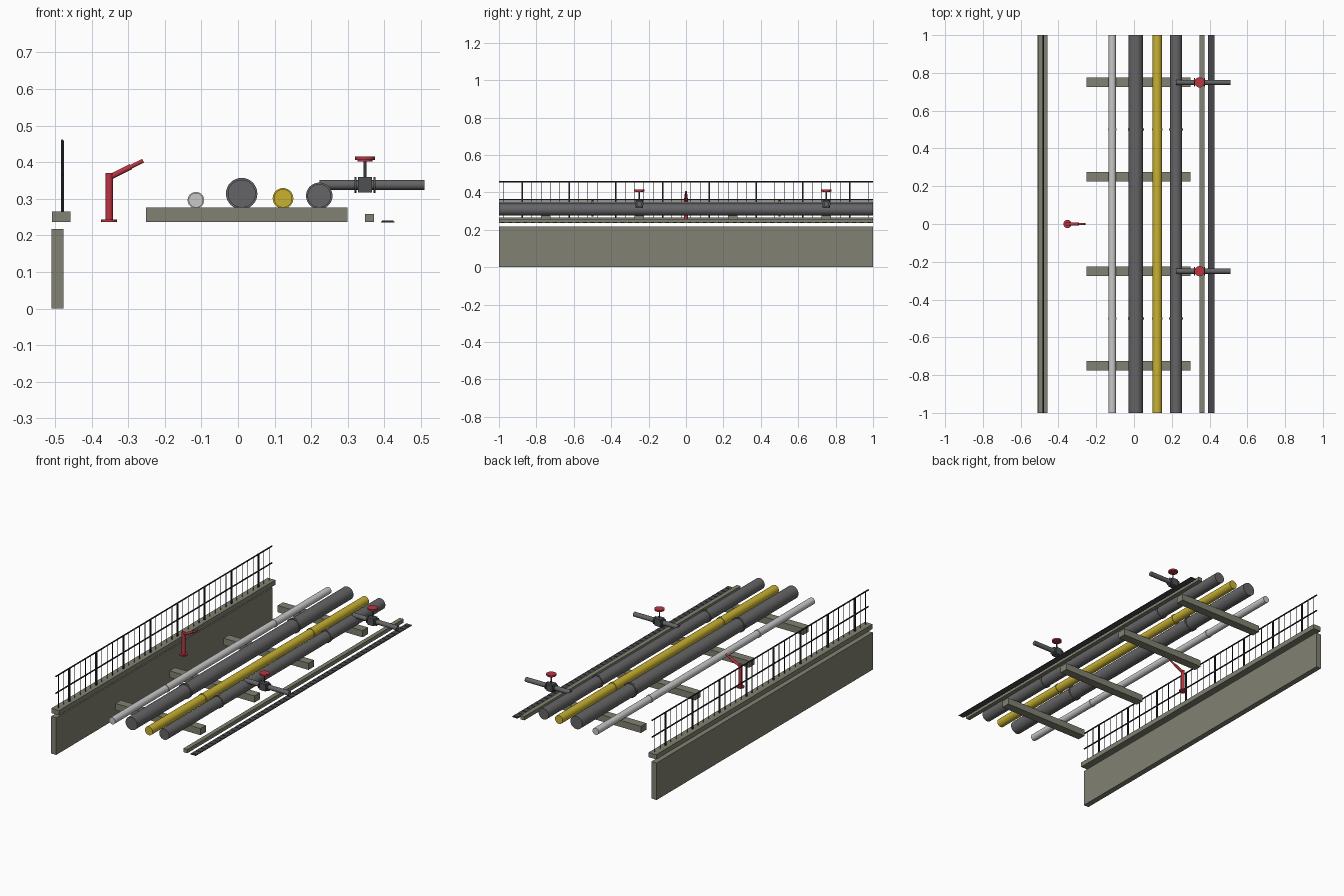
import bpy
import bmesh
from math import radians
from mathutils import Vector, Matrix

cube = bpy.data.objects.get("Cube")
if cube:
    bpy.data.objects.remove(cube, do_unlink=True)


def material(name, rgb):
    m = bpy.data.materials.new(name)
    m.use_nodes = True
    m.diffuse_color = (*rgb, 1)
    m.node_tree.nodes["Principled BSDF"].inputs["Base Color"].default_value = (*rgb, 1)
    return m


concrete = material("concrete", (0.22, 0.22, 0.17))
grey = material("pipe grey", (0.13, 0.13, 0.135))
steel = material("valve steel", (0.075, 0.08, 0.085))
white = material("pipe white", (0.58, 0.58, 0.58))
yellow = material("pipe yellow", (0.58, 0.44, 0.03))
red = material("safety red", (0.5, 0.035, 0.055))
black = material("railing black", (0.022, 0.024, 0.027))
grate_dark = material("grate dark", (0.065, 0.065, 0.07))


def add_box(bm, x, y, z):
    """Box from three (low, high) ranges."""
    centre = Vector([(r[0] + r[1]) / 2 for r in (x, y, z)])
    size = [r[1] - r[0] for r in (x, y, z)]
    bmesh.ops.create_cube(bm, size=1, matrix=Matrix.Translation(centre) @ Matrix.Diagonal((*size, 1)))


def add_rod(bm, a, b, radius, sides=32):
    """Capped cylinder between two points."""
    a, b = Vector(a), Vector(b)
    turn = (b - a).to_track_quat('Z', 'Y').to_matrix().to_4x4()
    bmesh.ops.create_cone(bm, cap_ends=True, segments=sides, radius1=radius, radius2=radius,
                          depth=(b - a).length, matrix=Matrix.Translation((a + b) / 2) @ turn)


def finish(bm, name, mat, smooth=False):
    mesh = bpy.data.meshes.new(name)
    bm.to_mesh(mesh)
    bm.free()
    mesh.materials.append(mat)
    obj = bpy.data.objects.new(name, mesh)
    bpy.context.collection.objects.link(obj)
    if smooth:
        bpy.ops.object.select_all(action='DESELECT')
        obj.select_set(True)
        bpy.context.view_layer.objects.active = obj
        bpy.ops.object.shade_smooth_by_angle(angle=radians(35))
    return obj


def box(name, mat, x, y, z):
    bm = bmesh.new()
    add_box(bm, x, y, z)
    return finish(bm, name, mat)


FULL = (-1, 1)
GROUND = 0.237
SLEEPER_TOP = 0.276

# Retaining wall, its cap and the kerb
box("retaining_wall", concrete, (-0.51, -0.477), FULL, (0, 0.217))
box("wall_cap", concrete, (-0.508, -0.458), FULL, (GROUND, 0.265))
box("kerb", concrete, (0.347, 0.372), FULL, (GROUND, 0.259))

# Railing: two rails, posts and thin pickets between them
RAIL_X = -0.48
bm = bmesh.new()
for z in (0.458, 0.36):
    add_rod(bm, (RAIL_X, -1, z), (RAIL_X, 1, z), 0.004, 8)
finish(bm, "railing_rails", black, True)
posts, pickets = bmesh.new(), bmesh.new()
for i in range(40):
    y = -0.975 + 0.05 * i
    thick = i % 5 == 2
    half = 0.004 if thick else 0.0012
    add_box(posts if thick else pickets, (RAIL_X - half, RAIL_X + half),
            (y - half, y + half), (0.265, 0.458))
finish(posts, "railing_posts", black)
finish(pickets, "railing_pickets", black)

# Sleepers under the pipes
for i in range(4):
    y = -0.75 + 0.5 * i
    box(f"sleeper_{i + 1}", concrete, (-0.251, 0.299), (y - 0.025, y + 0.025), (GROUND, SLEEPER_TOP))

# Long pipes resting on the sleepers, each with two joint collars
for name, mat, x, r in (("white_pipe", white, -0.115, 0.02), ("large_grey_pipe", grey, 0.01, 0.038),
                        ("yellow_pipe", yellow, 0.123, 0.025), ("small_grey_pipe", grey, 0.222, 0.032)):
    z = SLEEPER_TOP + r
    bm = bmesh.new()
    add_rod(bm, (x, -1, z), (x, 1, z), r)
    for y in (-0.5, 0.5):
        add_rod(bm, (x, y - 0.006, z), (x, y + 0.006, z), r * 1.13)
    finish(bm, name, mat, True)

# Branch pipes with gate valves
VX, VZ = 0.347, 0.338
for tag, y in (("front", -0.25), ("back", 0.75)):
    bm = bmesh.new()
    add_rod(bm, (0.222, y, VZ), (0.51, y, VZ), 0.0135, 24)
    finish(bm, f"branch_pipe_{tag}", grey, True)

    bm = bmesh.new()
    add_box(bm, (VX - 0.019, VX + 0.019), (y - 0.019, y + 0.019), (VZ - 0.021, VZ + 0.021))
    for side in (-1, 1):
        add_rod(bm, (VX + side * 0.023, y, VZ), (VX + side * 0.029, y, VZ), 0.022, 24)
    add_rod(bm, (VX, y, VZ), (VX, y, 0.41), 0.0035, 12)
    finish(bm, f"valve_body_{tag}", steel, True)

    bm = bmesh.new()
    add_rod(bm, (VX, y, 0.406), (VX, y, 0.415), 0.027, 24)
    add_rod(bm, (VX, y, 0.402), (VX, y, 0.407), 0.02, 24)
    finish(bm, f"valve_handwheel_{tag}", red, True)

# Fire monitor: base plate, column and raised nozzle
HX = -0.352
bm = bmesh.new()
add_rod(bm, (HX, 0, GROUND), (HX, 0, 0.243), 0.022, 24)
add_rod(bm, (HX, 0, 0.243), (HX, 0, 0.37), 0.0105, 20)
add_rod(bm, (HX, 0, 0.358), (-0.292, 0, 0.388), 0.0075, 16)
add_rod(bm, (-0.3, 0, 0.384), (-0.259, 0, 0.404), 0.0055, 16)
finish(bm, "fire_monitor", red, True)

# Drain grate: thin strip with raised cross bars
bm = bmesh.new()
add_box(bm, (0.391, 0.427), FULL, (0.2355, 0.2385))
for i in range(50):
    y = -0.98 + 0.04 * i
    add_box(bm, (0.393, 0.425), (y - 0.01, y + 0.01), (0.238, 0.2405))
finish(bm, "drain_grate", grate_dark)
